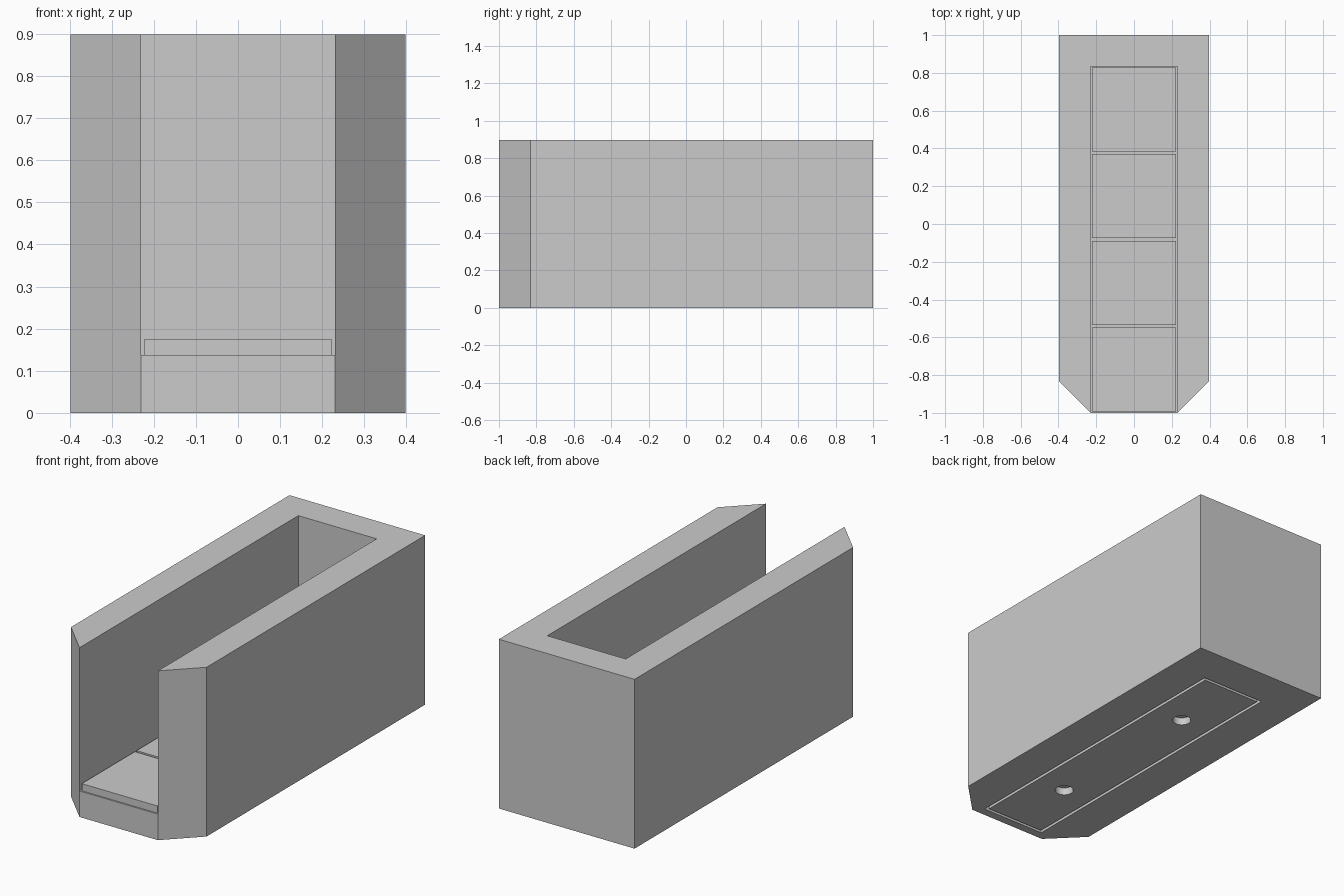
import bpy, bmesh

if "Cube" in bpy.data.objects:
    bpy.data.objects.remove(bpy.data.objects["Cube"], do_unlink=True)

# Single plain grey
grey = bpy.data.materials.new("plain_grey")
grey.use_nodes = True
COLOR = (0.6, 0.6, 0.6, 1)
grey.diffuse_color = COLOR
grey.node_tree.nodes["Principled BSDF"].inputs["Base Color"].default_value = COLOR

HALF_W, HEIGHT = 0.398, 0.898
SLOT, BACK, FLOOR = 0.23, 0.834, 0.138     # channel half width, end wall, floor height
COVER_Y, COVER_DEPTH = -0.087, 0.04


def prism(name, outline, z0, z1):
    """Extrude a footprint between two heights."""
    bm = bmesh.new()
    face = bm.faces.new([bm.verts.new((x, y, z0)) for x, y in outline])
    top = bmesh.ops.extrude_face_region(bm, geom=[face])["geom"]
    verts = [v for v in top if isinstance(v, bmesh.types.BMVert)]
    bmesh.ops.translate(bm, verts=verts, vec=(0, 0, z1 - z0))
    bmesh.ops.recalc_face_normals(bm, faces=bm.faces)
    mesh = bpy.data.meshes.new(name)
    bm.to_mesh(mesh)
    bm.free()
    mesh.materials.append(grey)
    obj = bpy.data.objects.new(name, mesh)
    bpy.context.collection.objects.link(obj)
    return obj


def box(name, half_x, y0, y1, z0, z1):
    return prism(name, [(-half_x, y0), (half_x, y0), (half_x, y1), (-half_x, y1)], z0, z1)


def cut(target, cutter):
    """Subtract the cutter and remove it."""
    mod = target.modifiers.new("cut", "BOOLEAN")
    mod.operation, mod.solver, mod.object = "DIFFERENCE", "EXACT", cutter
    bpy.ops.object.select_all(action="DESELECT")
    bpy.context.view_layer.objects.active = target
    target.select_set(True)
    bpy.ops.object.modifier_apply(modifier=mod.name)
    bpy.data.objects.remove(cutter, do_unlink=True)


# Housing: block with chamfered front corners, open channel and underside pocket
half = [(SLOT, -1), (HALF_W, -0.832), (HALF_W, 1)]
housing = prism("housing", half + [(-x, y) for x, y in reversed(half)], 0, HEIGHT)
cut(housing, box("channel_cutter", SLOT, -1.2, BACK, FLOOR, HEIGHT + 0.2))
cut(housing, box("pocket_cutter", 0.187, COVER_Y - 0.867, COVER_Y + 0.867, -0.1, COVER_DEPTH))

# Row of four floor tiles with narrow gaps
pitch = (BACK + 1) / 4
for i in range(4):
    y = -1 + pitch * i
    box(f"floor_tile_{i + 1}", 0.222, y + 0.008, y + pitch - 0.006, FLOOR, 0.176)

# Bottom cover plate with two round holes
cover = box("bottom_cover", 0.171, COVER_Y - 0.851, COVER_Y + 0.851, 0, COVER_DEPTH)
for side in (-1, 1):
    bpy.ops.mesh.primitive_cylinder_add(vertices=32, radius=0.046, depth=0.3,
                                        location=(0, COVER_Y + side * 0.463, 0))
    cut(cover, bpy.context.object)
bpy.ops.object.shade_smooth_by_angle()
